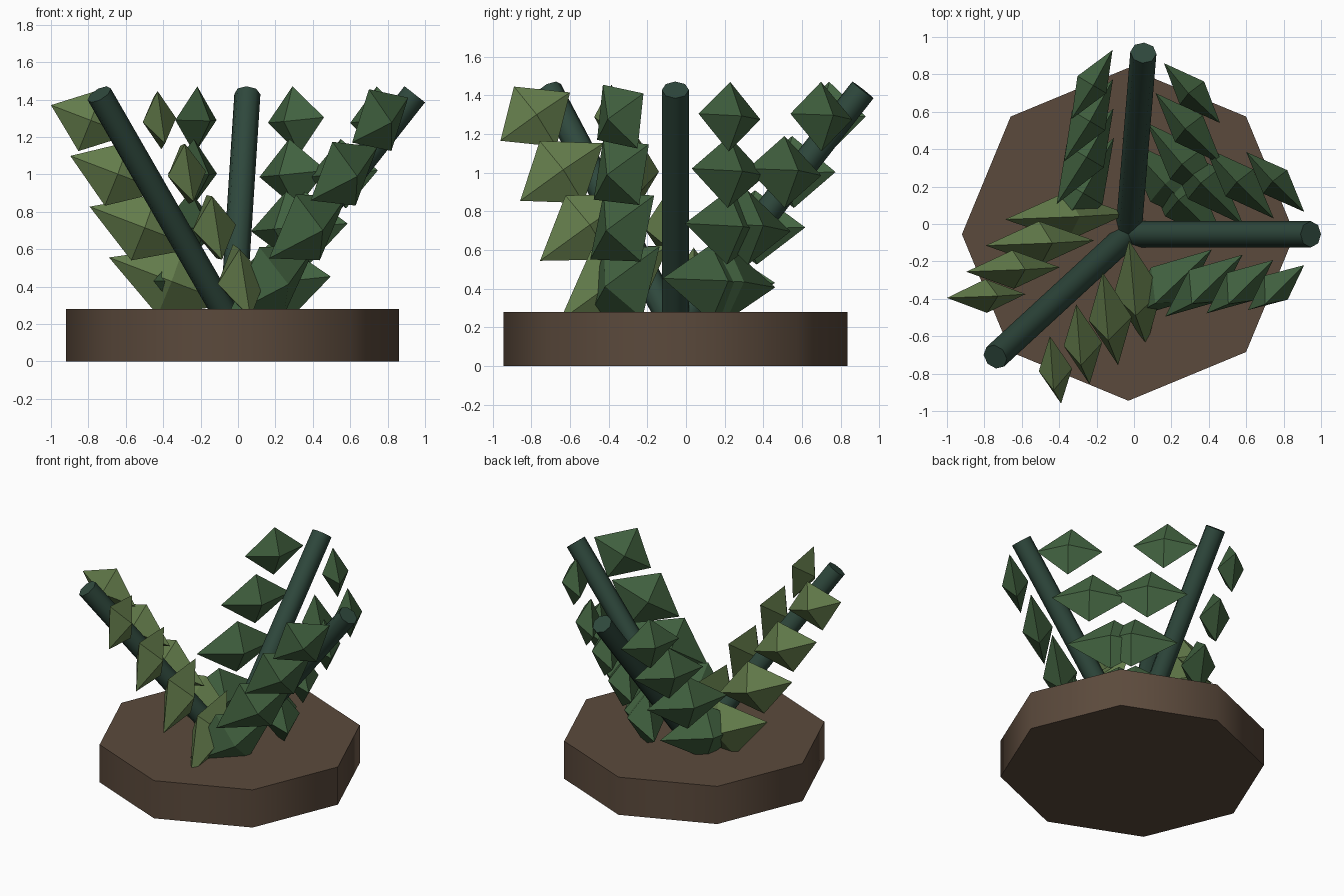
import bpy, bmesh, math
from mathutils import Vector, Matrix

if "Cube" in bpy.data.objects:
    bpy.data.objects.remove(bpy.data.objects["Cube"])


def material(name, rgb):
    m = bpy.data.materials.new(name)
    m.diffuse_color = (*rgb, 1)
    m.use_nodes = True
    m.node_tree.nodes["Principled BSDF"].inputs["Base Color"].default_value = m.diffuse_color
    return m


BROWN = material("soil_brown", (0.105, 0.068, 0.045))
STEM = material("stem_green", (0.028, 0.065, 0.046))
GREEN = material("leaf_green", (0.055, 0.125, 0.052))
OLIVE = material("leaf_olive", (0.125, 0.2, 0.07))


def finish(name, bm, mat, smooth):
    bmesh.ops.recalc_face_normals(bm, faces=bm.faces)
    mesh = bpy.data.meshes.new(name)
    bm.to_mesh(mesh)
    bm.free()
    mesh.materials.append(mat)
    obj = bpy.data.objects.new(name, mesh)
    bpy.context.collection.objects.link(obj)
    if smooth:
        bpy.ops.object.select_all(action='DESELECT')
        obj.select_set(True)
        bpy.context.view_layer.objects.active = obj
        bpy.ops.object.shade_smooth_by_angle(angle=math.radians(50))
    return obj


def rod(name, start, end, radius, mat):
    """Eight-sided cylinder between two points."""
    start, end = Vector(start), Vector(end)
    axis = end - start
    turn = axis.to_track_quat('Z', 'Y').to_matrix().to_4x4()
    bm = bmesh.new()
    bmesh.ops.create_cone(bm, cap_ends=True, segments=8, radius1=radius, radius2=radius,
                          depth=axis.length, matrix=Matrix.Translation((start + end) / 2) @ turn)
    return finish(name, bm, mat, True)


def leaf(name, centre, long_axis, up_axis, thickness, mat):
    """Stretched octahedron given by its half axes."""
    b = Vector(long_axis)
    a = Vector(up_axis)
    a -= b * (a.dot(b) / b.dot(b))
    c = b.cross(a).normalized() * thickness
    bm = bmesh.new()
    pos = [bm.verts.new(centre + v) for v in (b, a, c)]
    neg = [bm.verts.new(centre - v) for v in (b, a, c)]
    for p in (pos[0], neg[0]):
        for q in (pos[1], neg[1]):
            for r in (pos[2], neg[2]):
                bm.faces.new((p, q, r))
    return finish(name, bm, mat, False)


# Octagonal base
CX, CY = -0.03, -0.055
rod("base", (CX, CY, 0), (CX, CY, 0.28), 0.89, BROWN)

# Three leaning stems
for i, (x, y) in enumerate([(0.945, -0.055), (0.05, 0.915), (-0.742, -0.71)]):
    rod(f"stem_{i + 1}", (CX, CY, 0.19), (x, y, 1.428), 0.07, STEM)

# Leaf rows: lowest centre, highest centre, long half axis, upward half axis
rows = [
    ("right_back", (0.18, 0.21), (0.755, 0.225), (0.155, -0.16, 0.015), (-0.01, 0, 0.18), GREEN),
    ("right_front", (0.18, -0.325), (0.76, -0.34), (0.15, 0.12, 0.12), (-0.06, -0.09, 0.165), GREEN),
    ("back_right", (0.26, 0.13), (0.31, 0.70), (0.15, -0.16, 0.015), (-0.02, 0, 0.18), GREEN),
    ("back_left", (-0.28, 0.17), (-0.225, 0.745), (0.11, 0.185, 0), (0.01, 0, 0.18), GREEN),
    ("left_front", (0.02, -0.37), (-0.42, -0.78), (-0.03, 0.18, 0.125), (-0.01, -0.11, 0.155), OLIVE),
    ("left_back", (-0.36, 0.04), (-0.79, -0.385), (0.21, 0.01, -0.08), (0.065, 0, 0.165), OLIVE),
]
for name, low, high, long_axis, up_axis, mat in rows:
    for i in range(4):
        t = i / 3
        centre = Vector((*low, 0.43)).lerp(Vector((*high, 1.29)), t)
        leaf(f"leaf_{name}_{i + 1}", centre, Vector(long_axis) * (1.57 - 0.57 * t),
             Vector(up_axis) * (1.1 - 0.1 * t), 0.13 - 0.04 * t, mat)
